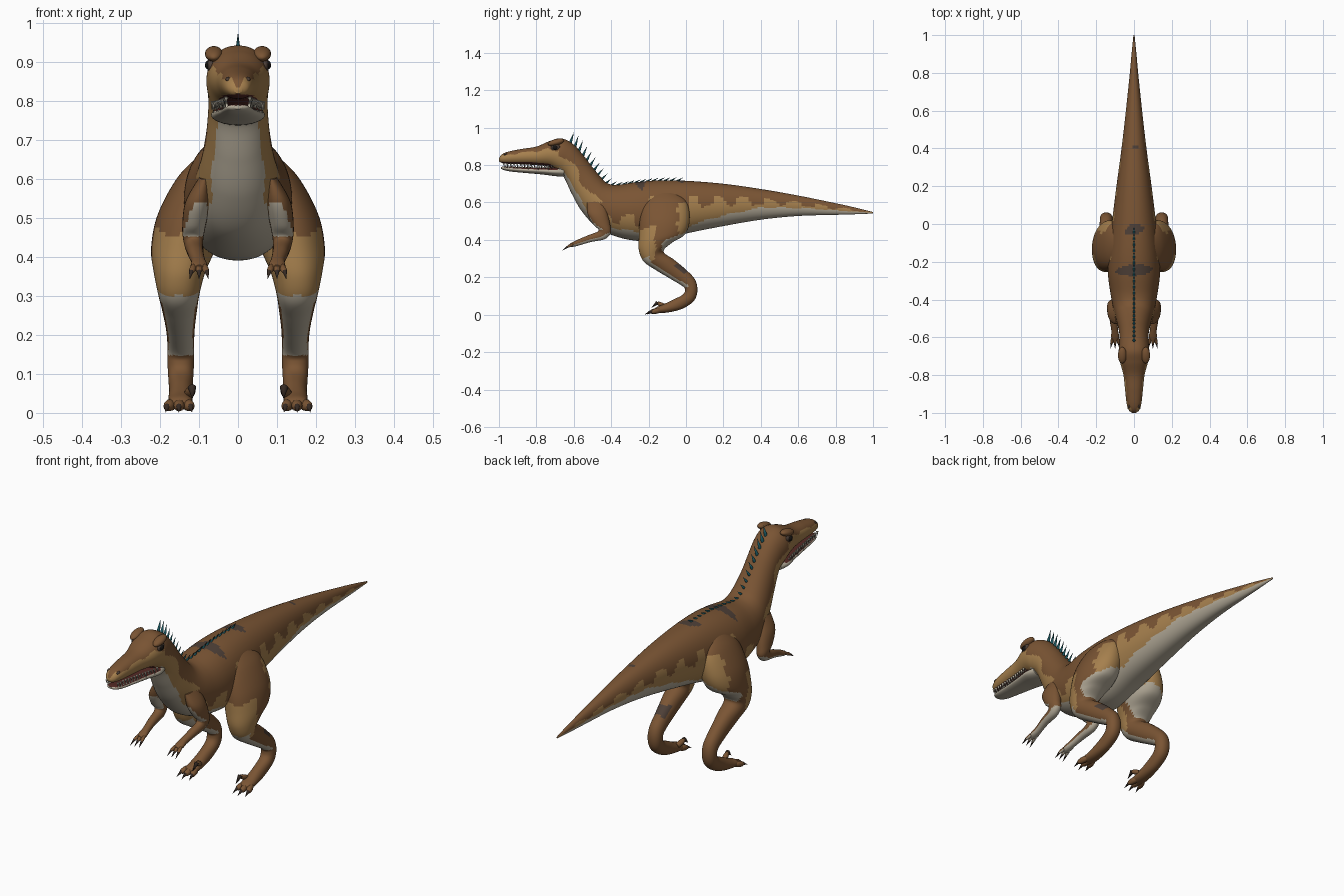
import bpy, bmesh, math
from mathutils import Vector

if "Cube" in bpy.data.objects:
    bpy.data.objects.remove(bpy.data.objects["Cube"])

# Materials, one per flat colour
COLOURS = {
    "brown_hide": (.195, .09, .034),
    "tan_hide": (.38, .215, .075),
    "cream_belly": (.46, .41, .32),
    "dark_patch": (.075, .05, .038),
    "teal_spike": (.01, .09, .11),
    "dark_claw": (.035, .022, .016),
    "ivory_tooth": (.68, .62, .5),
    "mouth_red": (.09, .022, .018),
    "eye_black": (.008, .007, .006),
}
MATS = []
for name, rgb in COLOURS.items():
    m = bpy.data.materials.new(name)
    m.use_nodes = True
    m.diffuse_color = (*rgb, 1)
    m.node_tree.nodes["Principled BSDF"].inputs["Base Color"].default_value = (*rgb, 1)
    MATS.append(m)
BROWN, TAN, CREAM, DARK, TEAL, CLAW, TOOTH, MOUTH, EYE = range(len(MATS))


def finish(name, bm, angle=50):
    """Turn a bmesh into a smooth shaded object with all materials."""
    mesh = bpy.data.meshes.new(name)
    bm.to_mesh(mesh)
    bm.free()
    for m in MATS:
        mesh.materials.append(m)
    ob = bpy.data.objects.new(name, mesh)
    bpy.context.collection.objects.link(ob)
    bpy.ops.object.select_all(action="DESELECT")
    ob.select_set(True)
    bpy.context.view_layer.objects.active = ob
    bpy.ops.object.shade_smooth_by_angle(angle=math.radians(angle))
    return ob


def spline(rows, steps):
    """Catmull-Rom interpolation of parameter rows."""
    out = []
    for i in range(len(rows) - 1):
        quad = [rows[max(i - 1, 0)], rows[i], rows[i + 1], rows[min(i + 2, len(rows) - 1)]]
        for k in range(steps):
            t = k / steps
            out.append([b + .5 * t * (c - a + t * (2 * a - 5 * b + 4 * c - d + t * (3 * (b - c) + d - a)))
                        for a, b, c, d in zip(*quad)])
    return out + [list(rows[-1])]


def loft(name, rows, paint, side=1, steps=8, segs=32):
    """Skin oval rings: centre x, edge point (y, z), opposite edge (y, z), half width."""
    bm = bmesh.new()
    rings = []
    for x, py, pz, qy, qz, w in spline(rows, steps):
        ring = []
        for k in range(segs):
            a = math.tau * k / segs
            c, s = math.cos(a), math.sin(a)
            s = math.copysign(abs(s) ** .9, s)
            ring.append(bm.verts.new((side * (x + max(w, .002) * s),
                                      (py + qy + c * (py - qy)) / 2,
                                      (pz + qz + c * (pz - qz)) / 2)))
        rings.append(ring)
    around = []
    for r0, r1 in zip(rings, rings[1:]):
        for k in range(segs):
            j = (k + 1) % segs
            bm.faces.new((r0[k], r0[j], r1[j], r1[k]))
            f = (k + .5) / segs
            around.append(2 * min(f, 1 - f))
    for ring in (rings[0], rings[-1]):
        bm.faces.new(ring)
        around.append(.5)
    bmesh.ops.recalc_face_normals(bm, faces=bm.faces[:])
    bm.normal_update()
    for face, f in zip(bm.faces, around):
        face.material_index = paint(face.calc_center_median(), face.normal, f)
    return finish(name, bm)


def cones(name, mat, items, segs=8):
    """One object holding many pointed cones given as base, tip, radius."""
    bm = bmesh.new()
    for base, tip, r in items:
        base, tip = Vector(base), Vector(tip)
        d = tip - base
        mtx = d.to_track_quat("Z", "Y").to_matrix().to_4x4()
        mtx.translation = (base + tip) / 2
        bmesh.ops.create_cone(bm, cap_ends=True, segments=segs, radius1=r, radius2=0,
                              depth=d.length, matrix=mtx)
    for face in bm.faces:
        face.material_index = mat
    return finish(name, bm)


def ball(name, mat, loc, scale, tilt=0):
    bpy.ops.mesh.primitive_uv_sphere_add(segments=20, ring_count=12, location=loc, rotation=(tilt, 0, 0))
    ob = bpy.context.object
    ob.name, ob.scale = name, scale
    ob.data.materials.append(MATS[mat])
    bpy.ops.object.shade_smooth()


def digit(name, start, end, r0, r1, side, paint):
    """Short tapering toe or finger."""
    rows = []
    for t, k in ((0, .7), (.3, 1), (.75, 1), (1, .5)):
        x, y, z = Vector(start).lerp(Vector(end), t)
        r = (r0 + (r1 - r0) * t) * k
        rows.append((x, y, z + r, y, z - r, r))
    loft(name, rows, paint, side, 4, 12)


def inside(u, v, cu, cv, ru, rv):
    return ((u - cu) / ru) ** 2 + ((v - cv) / rv) ** 2 < 1


# Colour rules
def paint_body(c, n, f):
    y, z = c.y, c.z
    wave = math.sin(y * 46) + .35 * math.sin(y * 117 + 1)
    blob = math.tanh(2.5 * wave)
    if z > .6 and y > -.4:
        x = abs(c.x + .012 * math.sin(y * 90))
        if inside(x, y, 0, -.03, .05, .03) or inside(x, y, 0, -.245, .095, .03) or inside(x, y, 0, .41, .016, .014):
            return DARK
    if y < -.68:                                  # head
        if n.z < -.75 and z < .82:
            return MOUTH
        if inside(y, z, -.69, .91, .055, .035):
            return BROWN
        return TAN if f > .33 + .04 * wave or (y < -.97 and f > .15) else BROWN
    if y < -.42 and (z > .6 or y < -.5):          # neck and chest
        return CREAM if f > .75 + .02 * wave else TAN if f > .5 + .06 * math.sin(z * 38) else BROWN
    if y < .02:                                   # trunk
        if inside(y, z, -.18, .585, .026, .05):
            return TAN
        return CREAM if f > .74 + .015 * wave else TAN if f > .6 + .07 * blob else BROWN
    edge = .57 + .2 * max(0, 1 - y / .4)          # tail
    return CREAM if f > edge + .012 * wave else TAN if f > .44 - .075 * blob else BROWN


def paint_leg(c, n, f):
    y, z = c.y, c.z
    wob = .02 * math.sin(y * 60) + .012 * math.sin(z * 75)
    if .148 < z < .315 + wob / 2 and n.y < -.22 and y < .02:
        return CREAM
    if c.x > 0 and .2 < z < .27 and n.y > .3 and inside(y, z, -.035, .24, .04, .035):
        return DARK
    if z > .31 and n.z < -.35 and y > -.13:
        return CREAM
    if .29 < z < .47 + wob and y < -.17 + wob:
        return TAN
    if .42 < z < .6 and y > -.035 + wob:
        return TAN
    return BROWN


def paint_arm(c, n, f):
    return CREAM if n.z < -.3 else BROWN


def plain(mat):
    return lambda c, n, f: mat


# Trunk, tail, neck and upper head in one skin: top point, bottom point, half width
BODY = [
    (1, .549, 1, .541, .003), (.9, .574, .9, .537, .013), (.8, .596, .8, .534, .022),
    (.6, .637, .6, .528, .043), (.4, .672, .4, .508, .066), (.2, .7, .2, .474, .093),
    (0, .716, 0, .434, .118), (-.15, .718, -.15, .396, .135), (-.27, .708, -.25, .394, .138),
    (-.37, .694, -.36, .414, .125), (-.42, .703, -.47, .462, .11), (-.455, .735, -.555, .55, .094),
    (-.505, .795, -.61, .645, .081), (-.555, .86, -.645, .72, .076), (-.61, .917, -.662, .745, .078),
    (-.67, .943, -.685, .765, .081), (-.73, .928, -.73, .79, .074), (-.8, .899, -.8, .8, .056),
    (-.88, .886, -.88, .804, .047), (-.95, .872, -.95, .807, .039), (-.985, .857, -.985, .812, .028),
    (-1, .836, -1, .82, .01),
]
BODY = [(0, *row) for row in BODY]
loft("body", BODY, paint_body, steps=12, segs=72)

# Lower jaw
JAW = [(-.655, .79, -.65, .738, .06), (-.7, .789, -.7, .741, .069), (-.77, .788, -.77, .75, .058),
       (-.86, .789, -.86, .758, .046), (-.94, .792, -.94, .766, .037), (-.975, .793, -.975, .774, .027),
       (-.988, .79, -.988, .78, .01)]
loft("lower_jaw", [(0, *row) for row in JAW],
     lambda c, n, f: MOUTH if n.z > .8 else CREAM)

# Teeth along both jaws
teeth = []
for s in (-1, 1):
    for i in range(15):
        t = i / 14
        y = -.975 + .255 * t
        x = s * (.03 + .034 * t ** 1.3)
        drop = .032 if i % 3 == 1 else .022
        teeth.append(((x, y, .811 - .013 * t), (x * 1.05, y + .004, .811 - .013 * t - drop), .0055))
        teeth.append(((x * .95, y + .009, .784), (x * .97, y + .009, .804 - .01 * t), .0045))
cones("teeth", TOOTH, teeth)

# Spikes down the neck and back
spikes, last = [], None
for _, y, z, *rest in spline(BODY, 40):
    p = Vector((0, y, z))
    if -.645 < y < -.04 and (last is None or (p - last).length > .031):
        neck = min(1, max(0, (-.38 - y) / .2))
        size = .032 + .026 * neck
        lean = Vector((0, .85 - .55 * neck, .5 + .4 * neck)).normalized()
        spikes.append((p - lean * .008, p + lean * size, .006 + .003 * neck))
        last = p
cones("back_spikes", TEAL, spikes)

# Limb profiles: centre x, front edge, back edge, half width
LEG = [
    (.08, -.16, .665, -.08, .665, .015), (.1, -.225, .6, 0, .61, .055), (.123, -.247, .51, .02, .51, .083),
    (.14, -.252, .42, -.005, .43, .083), (.15, -.252, .345, -.075, .385, .067), (.152, -.225, .283, -.12, .338, .054),
    (.15, -.16, .238, -.065, .295, .045), (.148, -.08, .19, -.005, .245, .037), (.147, -.015, .15, .047, .19, .034),
    (.147, -.005, .128, .061, .13, .034), (.147, -.02, .105, .043, .075, .032), (.147, -.07, .08, -.015, .034, .03),
    (.148, -.12, .056, -.085, .014, .031), (.149, -.155, .042, -.15, .008, .03), (.15, -.17, .03, -.17, .012, .014),
]
ARM = [
    (.085, -.53, .6, -.44, .61, .015), (.103, -.527, .54, -.42, .545, .032), (.113, -.495, .482, -.405, .48, .03),
    (.115, -.468, .456, -.402, .437, .026), (.112, -.475, .443, -.435, .404, .023), (.108, -.52, .426, -.508, .389, .02),
    (.102, -.57, .405, -.56, .374, .018), (.1, -.6, .391, -.597, .364, .021), (.1, -.62, .38, -.62, .362, .01),
]

for s, word in ((1, "left"), (-1, "right")):
    loft(word + "_leg", LEG, paint_leg, s, 8, 40)
    loft(word + "_arm", ARM, paint_arm, s, 6, 24)
    claws = []
    for i, spread in enumerate((-1, 0, 1)):
        # Toes
        x, y = .152 + .03 * spread, -.185 - .01 * (spread == 0)
        digit(f"{word}_toe_{i + 1}", (.15 + .018 * spread, -.135, .024), (x, y, .015), .016, .012, s, plain(BROWN))
        claws.append(((s * x, y + .006, .017), (s * (x + .004 * spread), y - .026, .001), .008))
        # Fingers
        x = .1 + .02 * spread
        digit(f"{word}_finger_{i + 1}", (.1 + .012 * spread, -.6, .378), (x, -.638, .362), .009, .007, s, paint_arm)
        claws.append(((s * x, -.633, .363), (s * (x + .004 * spread), -.662, .343), .006))
    # Raised inner toe with hooked claw
    digit(word + "_inner_toe", (.128, -.11, .045), (.118, -.155, .062), .014, .011, s, plain(BROWN))
    claws.append(((s * .118, -.152, .065), (s * .117, -.186, .036), .011))
    cones(word + "_claws", CLAW, claws, 10)

    # Eye, brow and nostril
    ball(word + "_eye_socket", DARK, (s * .069, -.698, .893), (.011, .025, .018), .2)
    ball(word + "_eye", EYE, (s * .073, -.7, .893), (.012, .015, .013))
    ball(word + "_brow", BROWN, (s * .062, -.695, .922), (.023, .045, .017), .25)
    ball(word + "_nostril", DARK, (s * .026, -.966, .857), (.006, .01, .005), .3)
